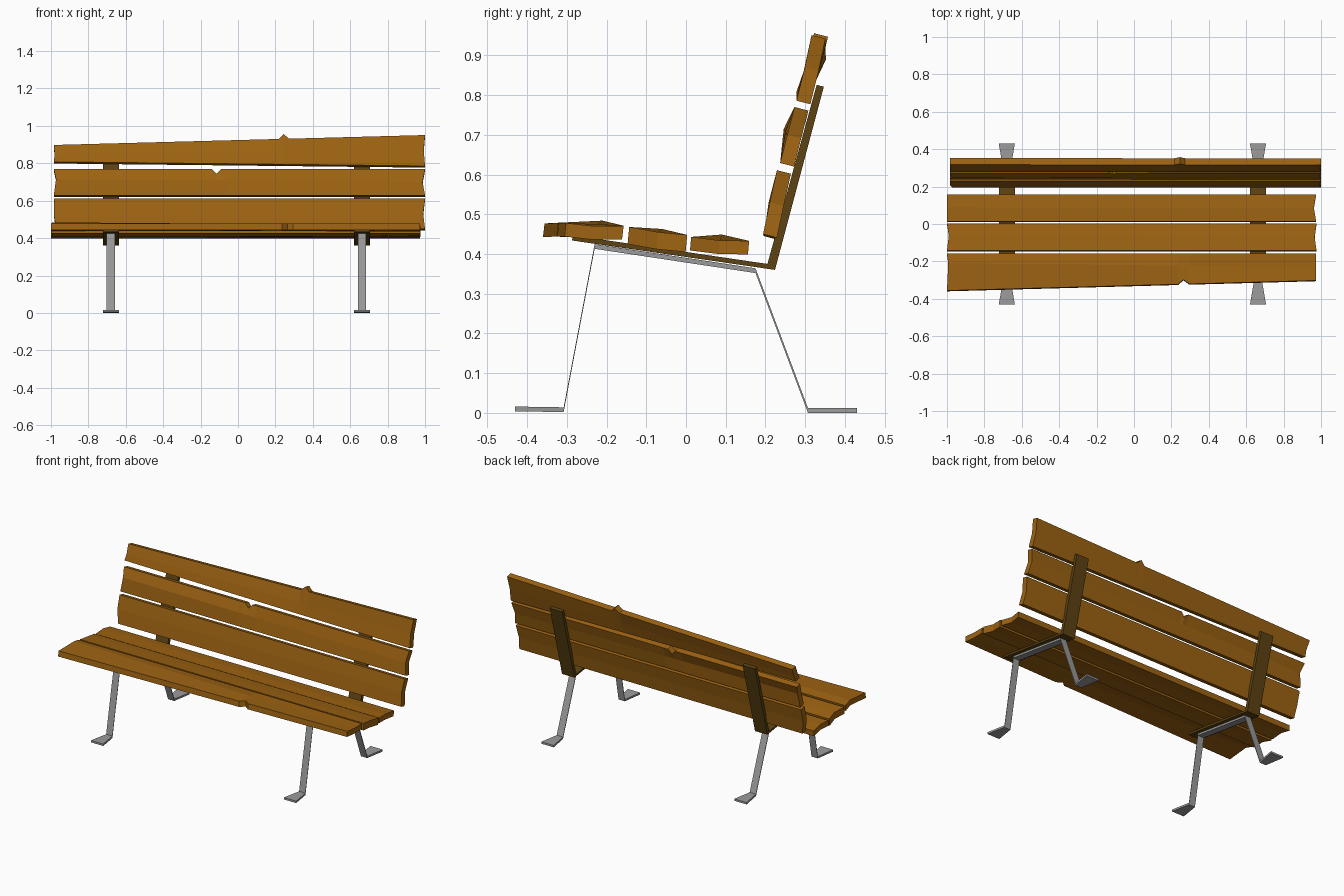
import bpy, bmesh

if "Cube" in bpy.data.objects:
    bpy.data.objects.remove(bpy.data.objects["Cube"])


def material(name, rgb):
    m = bpy.data.materials.new(name)
    m.diffuse_color = (*rgb, 1)
    m.use_nodes = True
    m.node_tree.nodes["Principled BSDF"].inputs["Base Color"].default_value = m.diffuse_color
    return m


WOOD = material("orange wood", (0.34, 0.125, 0.006))
DARK = material("dark wood", (0.11, 0.055, 0.006))
METAL = material("grey metal", (0.33, 0.33, 0.33))


def loft(name, rings, mat):
    """Skin a list of equal closed rings and cap both ends."""
    bm = bmesh.new()
    vs = [[bm.verts.new(p) for p in r] for r in rings]
    n = len(vs[0])
    for a, b in zip(vs, vs[1:]):
        for i in range(n):
            j = (i + 1) % n
            bm.faces.new((a[i], a[j], b[j], b[i]))
    for r in (vs[0], vs[-1]):
        h = n // 2
        for i in range(h - 1):
            bm.faces.new((r[i], r[i + 1], r[n - 2 - i], r[n - 1 - i]))
    bmesh.ops.recalc_face_normals(bm, faces=bm.faces)
    me = bpy.data.meshes.new(name)
    bm.to_mesh(me)
    bm.free()
    me.materials.append(mat)
    ob = bpy.data.objects.new(name, me)
    bpy.context.collection.objects.link(ob)


def plank(name, left, right, thick, xl, xr, chips=()):
    """Warped board: left/right are three (y, z) face points, xl/xr the ragged
    end positions, chips are (x, row, dy, dz, half width)."""
    stations = [("L", 0, 0)]
    for c in sorted(chips):
        x, row, dy, dz, w = c
        stations += [("m", x - w, None), ("m", x, c), ("m", x + w, None)]
    stations.append(("R", 0, 0))
    rings = []
    for kind, x, chip in stations:
        face = []
        for row in range(3):
            px = {"L": xl[row], "R": xr[row]}.get(kind, x)
            t = (px - xl[row]) / (xr[row] - xl[row])
            y, z = [a + (b - a) * t for a, b in zip(left[row], right[row])]
            if kind == "m" and chip and chip[1] == row:
                y, z = y + chip[2], z + chip[3]
            face.append((px, y, z))
        back = [(p[0], p[1] + thick[0], p[2] + thick[1]) for p in face]
        rings.append(face + back[::-1])
    loft(name, rings, WOOD)


# Seat boards, front to rear
plank("seat_board_front",
      [(-.356, .477), (-.21, .484), (-.157, .471)],
      [(-.302, .478), (-.23, .470), (-.157, .471)], (-.004, -.034),
      (-1, -.993, -1), (.972, .972, .972), [(.265, 0, .024, 0, .03)])
plank("seat_board_middle",
      [(-.143, .468), (-.06, .463), (.003, .448)],
      [(-.143, .468), (-.07, .455), (.003, .448)], (-.004, -.043),
      (-1, -.99, -1), (.976, .966, .976))
plank("seat_board_rear",
      [(.013, .443), (.09, .449), (.159, .433)],
      [(.013, .443), (.085, .434), (.159, .433)], (-.003, -.034),
      (-1, -1, -1), (.974, .962, .974))

# Backrest boards, bottom to top
BT = (.035, -.009)
plank("back_board_bottom",
      [(.196, .445), (.208, .53), (.229, .611)],
      [(.194, .450), (.211, .53), (.229, .611)], BT,
      (-.972, -.985, -.985), (1, .99, 1))
plank("back_board_middle",
      [(.237, .629), (.246, .715), (.273, .77)],
      [(.237, .629), (.255, .70), (.273, .77)], BT,
      (-.985, -.973, -.985), (1, .987, 1),
      [(-.195, 2, 0, 0, .005), (-.115, 2, -.006, -.026, .025),
       (-.085, 0, 0, 0, .003)][1:2] + [(-.175, 0, 0, 0, .004)]
      + [(-.06, 0, 0, 0, .004)])
plank("back_board_top",
      [(.278, .808), (.292, .845), (.317, .898)],
      [(.278, .786), (.299, .87), (.316, .951)], BT,
      (-.985, -.98, -.985), (1, .993, 1), [(.245, 2, .006, .025, .028)])

# L-shaped wooden supports and bent metal leg frames
SUPPORT = [((-.285, .447), (-.287, .434)), ((.205, .375), (.224, .360)),
           ((.329, .826), (.347, .821))]
FRAME = [(-.43, .016, .043), (-.308, .014, .022), (-.23, .425, .022),
         (.175, .364, .022), (.307, .012, .022), (.43, .012, .043)]
for side, cx in (("left", -.68), ("right", .663)):
    loft("wood_support_" + side,
         [[(cx - .043, *a), (cx + .043, *a), (cx + .043, *b), (cx - .043, *b)]
          for a, b in SUPPORT], DARK)
    loft("leg_frame_" + side,
         [[(cx - w, y, z), (cx + w, y, z), (cx + w, y, z - .012),
           (cx - w, y, z - .012)] for y, z, w in FRAME], METAL)
